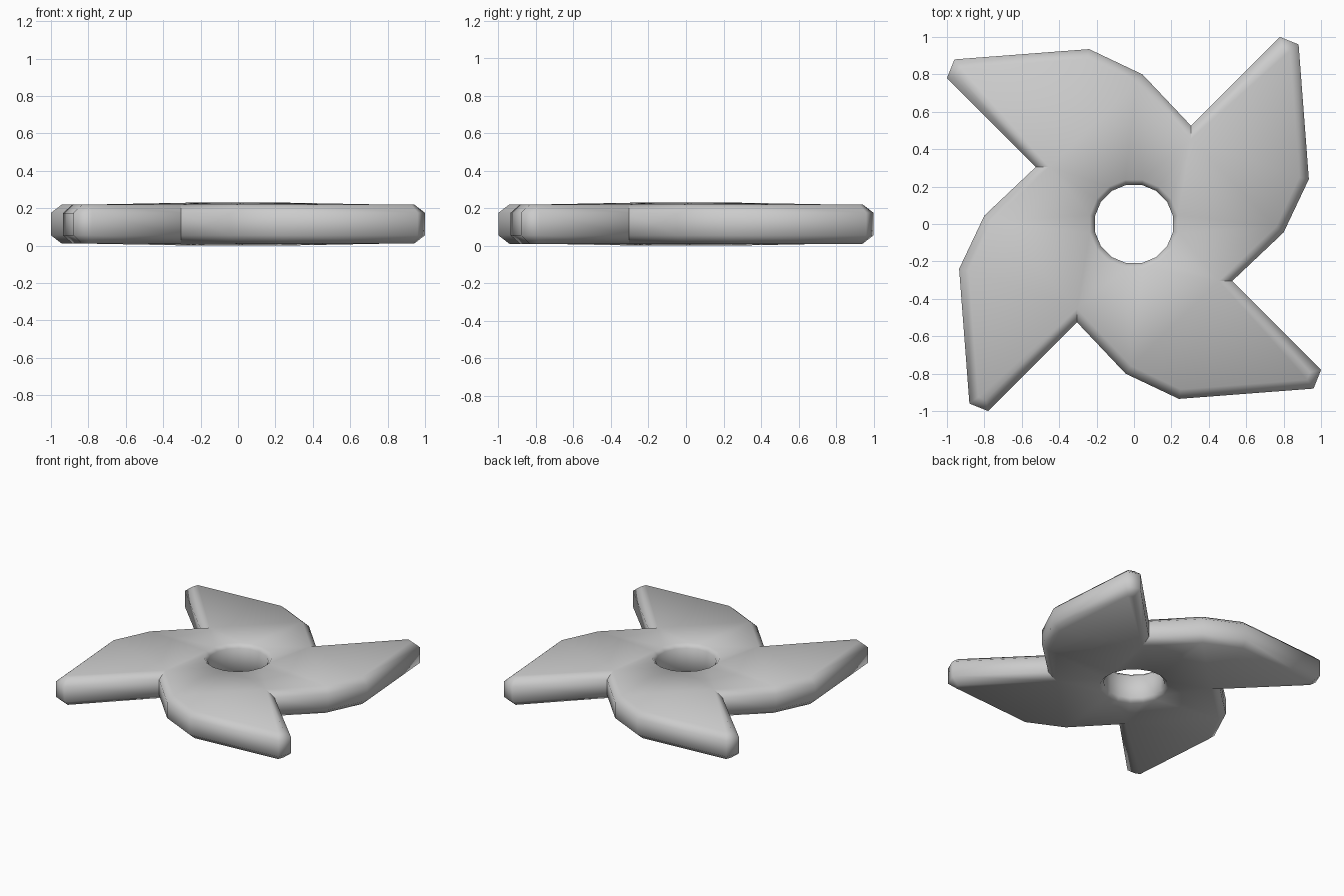
import bpy, bmesh, math
from mathutils import Vector, Matrix

if "Cube" in bpy.data.objects:
    bpy.data.objects.remove(bpy.data.objects["Cube"])

INSET = 0.05          # width of the rounded rim
LEVELS = [(0.01, INSET), (0.055, 0.0), (0.175, 0.0), (0.22, INSET)]
HOLE = [(0.0, 0.24), (0.03, 0.213), (0.2, 0.213), (0.23, 0.24)]

# Outline: one blade turned four times clockwise
blade = [(0.305, 0.525), (0.78, 1.0), (0.88, 0.96), (0.935, 0.24), (0.80, -0.045)]
outline = []
for k in range(4):
    rot = Matrix.Rotation(-k * math.pi / 2, 2)
    outline += [rot @ Vector(p) for p in blade]


def inset(points, d):
    """Mitred inward offset of a clockwise outline."""
    result = []
    n = len(points)
    for i, p in enumerate(points):
        a = (p - points[i - 1]).normalized()
        b = (points[(i + 1) % n] - p).normalized()
        na, nb = Vector((a.y, -a.x)), Vector((b.y, -b.x))
        result.append(p + (na + nb) * d / (1 + na.dot(nb)))
    return result


def circle(r, n=16):
    return [Vector((r * math.cos((i + 0.5) * math.tau / n),
                    r * math.sin((i + 0.5) * math.tau / n))) for i in range(n)]


bm = bmesh.new()


def add_rings(rings):
    """Stacked closed loops joined by quads; returns the loops."""
    loops = [[bm.verts.new((p.x, p.y, z)) for p in pts] for z, pts in rings]
    for lo, hi in zip(loops, loops[1:]):
        for i in range(len(lo)):
            j = (i + 1) % len(lo)
            bm.faces.new((lo[i], lo[j], hi[j], hi[i]))
    return loops


# Outer rim and centre hole wall
outer = add_rings([(z, inset(outline, d)) for z, d in LEVELS])
hole = add_rings([(z, circle(r)) for z, r in HOLE])

# Top and bottom faces between rim and hole
for end in (0, -1):
    edges = []
    for loop in (outer[end], hole[end]):
        edges += [bm.edges.get((loop[i - 1], loop[i])) for i in range(len(loop))]
    bmesh.ops.triangle_fill(bm, edges=edges, use_beauty=True)

bmesh.ops.recalc_face_normals(bm, faces=bm.faces[:])
mesh = bpy.data.meshes.new("throwing_star")
bm.to_mesh(mesh)
bm.free()
star = bpy.data.objects.new("throwing_star", mesh)
bpy.context.collection.objects.link(star)
bpy.context.view_layer.objects.active = star
star.select_set(True)
bpy.ops.object.shade_smooth_by_angle(angle=math.radians(55))
